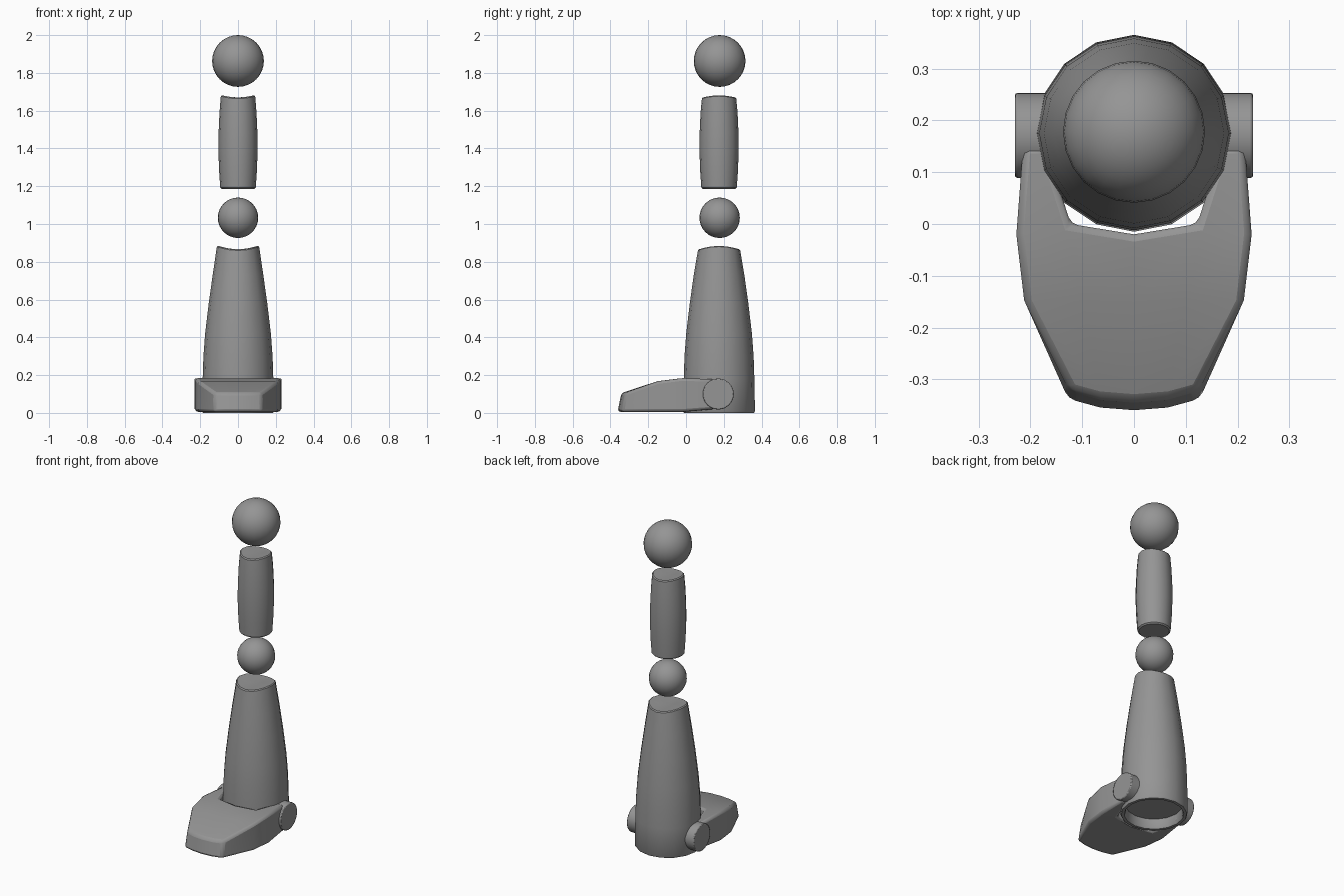
import bpy, bmesh, math

if "Cube" in bpy.data.objects:
    bpy.data.objects.remove(bpy.data.objects["Cube"])

AXIS_Y = 0.175

grey = bpy.data.materials.new("mid grey")
grey.diffuse_color = (0.3, 0.3, 0.3, 1)
grey.use_nodes = True
grey.node_tree.nodes["Principled BSDF"].inputs["Base Color"].default_value = grey.diffuse_color


def finish(name, bm):
    bmesh.ops.remove_doubles(bm, verts=bm.verts, dist=1e-4)
    bmesh.ops.recalc_face_normals(bm, faces=bm.faces)
    me = bpy.data.meshes.new(name)
    bm.to_mesh(me)
    bm.free()
    me.materials.append(grey)
    ob = bpy.data.objects.new(name, me)
    bpy.context.collection.objects.link(ob)
    return ob


def smooth(ob, angle=35):
    bpy.ops.object.select_all(action='DESELECT')
    ob.select_set(True)
    bpy.context.view_layer.objects.active = ob
    bpy.ops.object.shade_smooth_by_angle(angle=math.radians(angle))


def lathe(name, profile, saddle_from, saddle, sides=16):
    """Revolve (radius, z) points; the top end is cupped along y."""
    bm = bmesh.new()
    rings = []
    for r, z in profile:
        ring = []
        for i in range(sides):
            a = 2 * math.pi * i / sides
            x, y = r * math.cos(a), r * math.sin(a)
            dz = saddle * x * x if z >= saddle_from else 0
            ring.append(bm.verts.new((x, AXIS_Y + y, z + dz)))
        rings.append(ring)
    for a, b in zip(rings, rings[1:]):
        for i in range(sides):
            j = (i + 1) % sides
            bm.faces.new((a[i], a[j], b[j], b[i]))
    smooth(finish(name, bm))


def ball(name, z, r):
    bm = bmesh.new()
    bmesh.ops.create_uvsphere(bm, u_segments=24, v_segments=16, radius=r)
    bmesh.ops.translate(bm, verts=bm.verts, vec=(0, AXIS_Y + 0.003, z))
    smooth(finish(name, bm))


# joint balls
ball("hip_ball", 1.863, 0.137)
ball("knee_ball", 1.033, 0.107)

# thigh with a cupped top
lathe("thigh", [(0, 1.186), (0.086, 1.186), (0.094, 1.193), (0.1, 1.28),
                (0.104, 1.39), (0.103, 1.48), (0.098, 1.59), (0.091, 1.664),
                (0.085, 1.670), (0.045, 1.670), (0, 1.670)], 1.66, 1.5)

# shin with a cupped top and a recessed underside
lathe("shin", [(0, 0.06), (0.160, 0.06), (0.163, 0.008), (0.168, 0),
               (0.185, 0), (0.190, 0.008), (0.187, 0.18), (0.183, 0.30),
               (0.174, 0.42), (0.155, 0.58), (0.134, 0.73), (0.112, 0.860),
               (0.106, 0.866), (0.055, 0.866), (0, 0.866)], 0.85, 1.6)

# foot: rows of (x, y, top z) from toe to prong, mirrored across x
rows = [
    [(0, -0.362, 0.105), (0.065, -0.357, 0.105), (0.128, -0.340, 0.105)],
    [(0, -0.15, 0.168), (0.1, -0.15, 0.168), (0.212, -0.147, 0.168)],
    [(0, -0.02, 0.184), (0.122, 0.0, 0.184), (0.227, -0.02, 0.184)],
    [None, (0.170, 0.15, 0.178), (0.214, 0.15, 0.178)],
]
bm = bmesh.new()
for side in (1, -1):
    top, low = {}, {}
    for i, row in enumerate(rows):
        for j, p in enumerate(row):
            if p:
                x, y, z = p
                lean = 0.02 if i == 0 else 0
                base = 0.02 if i == 3 else 0.006
                top[i, j] = bm.verts.new((side * x * (1 - 2 * lean), y + lean, z))
                low[i, j] = bm.verts.new((side * x, y, base))
    for i in range(3):
        for j in range(2):
            keys = [(i, j), (i, j + 1), (i + 1, j + 1), (i + 1, j)]
            if all(k in top for k in keys):
                bm.faces.new([top[k] for k in keys])
                bm.faces.new([low[k] for k in reversed(keys)])
    rim = [(0, 0), (0, 1), (0, 2), (1, 2), (2, 2), (3, 2), (3, 1), (2, 1), (2, 0)]
    for a, b in zip(rim, rim[1:]):
        bm.faces.new((low[a], low[b], top[b], top[a]))
foot = finish("foot", bm)
bevel = foot.modifiers.new("soft edges", 'BEVEL')
bevel.width = 0.014
bevel.segments = 2
bevel.limit_method = 'ANGLE'
bevel.angle_limit = math.radians(40)
smooth(foot, 30)

# ankle hinge discs on both sides
for side, label in ((-1, "left"), (1, "right")):
    bpy.ops.mesh.primitive_cylinder_add(
        vertices=32, radius=0.082, depth=0.07,
        location=(side * 0.195, 0.171, 0.1), rotation=(0, math.pi / 2, 0))
    disc = bpy.context.object
    disc.name = label + "_ankle_disc"
    disc.data.materials.append(grey)
    b = disc.modifiers.new("soft edges", 'BEVEL')
    b.width = 0.005
    b.segments = 2
    b.limit_method = 'ANGLE'
    smooth(disc)
